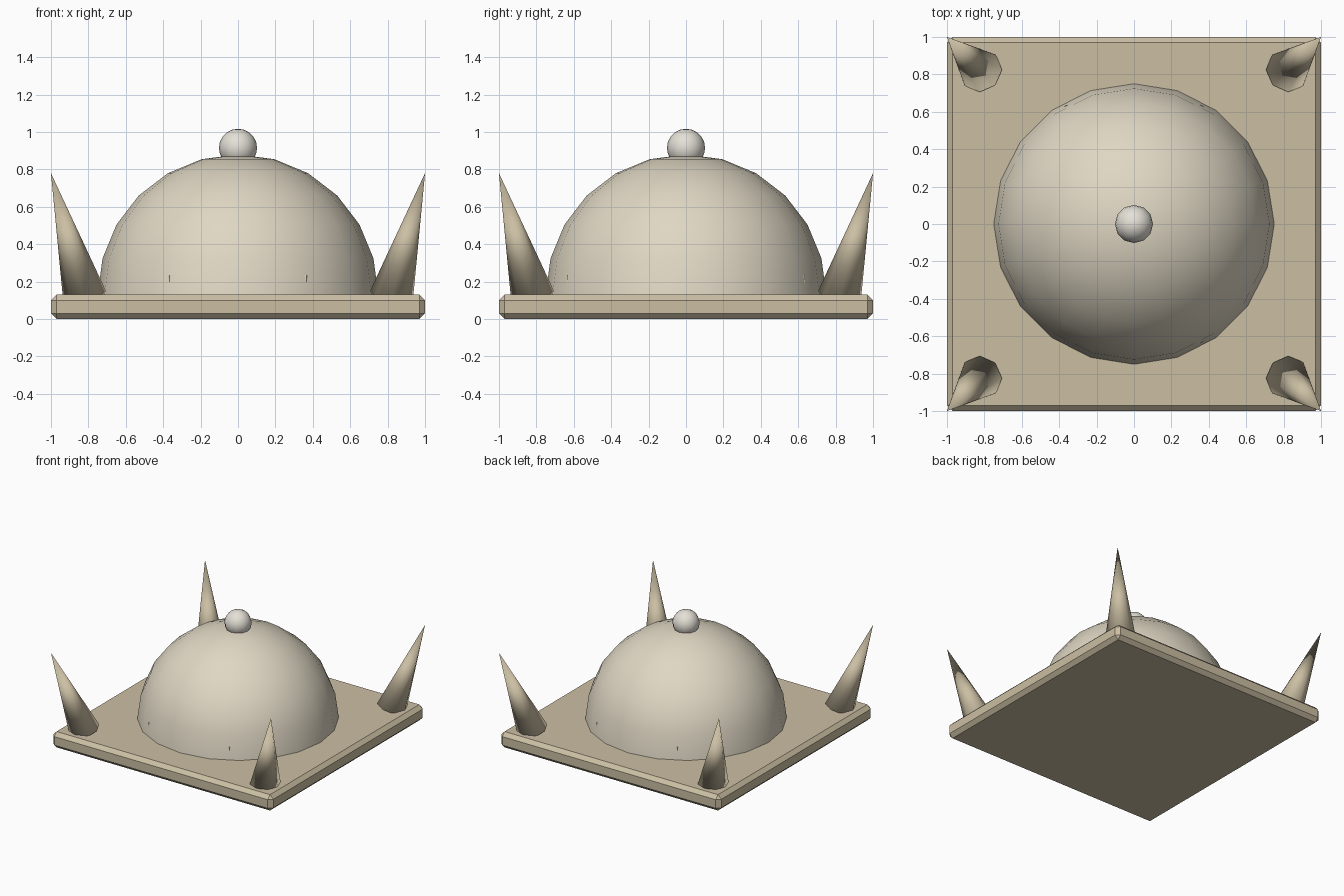
import bpy, bmesh
from math import sin, cos, pi, radians
from mathutils import Vector

if "Cube" in bpy.data.objects:
    bpy.data.objects.remove(bpy.data.objects["Cube"])


def material(name, rgb):
    m = bpy.data.materials.new(name)
    m.diffuse_color = (*rgb, 1)
    m.use_nodes = True
    m.node_tree.nodes["Principled BSDF"].inputs["Base Color"].default_value = m.diffuse_color
    return m


STONE = material("stone", (0.60, 0.52, 0.37))
SHELL = material("shell", (0.74, 0.68, 0.55))
PALE = material("pale", (0.78, 0.75, 0.68))


def finish(name, mat, smooth=True):
    ob = bpy.context.object
    ob.name = name
    ob.data.materials.append(mat)
    if smooth:
        bpy.ops.object.shade_smooth()
    return ob


# Square slab with chamfered edges
bpy.ops.mesh.primitive_cube_add(size=1, location=(0, 0, 0.065))
slab = finish("base_slab", STONE, smooth=False)
for v in slab.data.vertices:
    v.co.x *= 2
    v.co.y *= 2
    v.co.z *= 0.13
bevel = slab.modifiers.new("chamfer", 'BEVEL')
bevel.width = 0.03
bevel.segments = 1

# Dome: upper half of a 20-sided sphere
bpy.ops.mesh.primitive_uv_sphere_add(segments=20, ring_count=12, radius=0.75,
                                     location=(0, 0, 0.13))
dome = finish("dome", SHELL)
bm = bmesh.new()
bm.from_mesh(dome.data)
bmesh.ops.delete(bm, geom=[v for v in bm.verts if v.co.z < -0.01], context='VERTS')
bm.to_mesh(dome.data)
bm.free()

# Six-sided collar inside the dome, its corners just breaking the surface
bpy.ops.mesh.primitive_cylinder_add(vertices=6, radius=0.734, depth=0.12,
                                    location=(0, 0, 0.175),
                                    rotation=(0, 0, radians(30)))
finish("inner_collar", SHELL, smooth=False)

# Round knob on top
bpy.ops.mesh.primitive_uv_sphere_add(segments=12, ring_count=10, radius=0.102,
                                     location=(0, 0, 0.915))
finish("top_knob", PALE)

# Outward-leaning corner spikes
for sx, sy, label in ((-1, -1, "front_left"), (1, -1, "front_right"),
                      (-1, 1, "back_left"), (1, 1, "back_right")):
    foot = Vector((sx * 0.82, sy * 0.82, 0.12))
    tip = Vector((sx * 1.0, sy * 1.0, 0.78))
    axis = tip - foot
    bpy.ops.mesh.primitive_cone_add(vertices=8, radius1=0.118, radius2=0,
                                    depth=axis.length, location=(foot + tip) / 2)
    spike = finish("spike_" + label, STONE)
    spike.rotation_euler = Vector((0, 0, 1)).rotation_difference(axis).to_euler()
